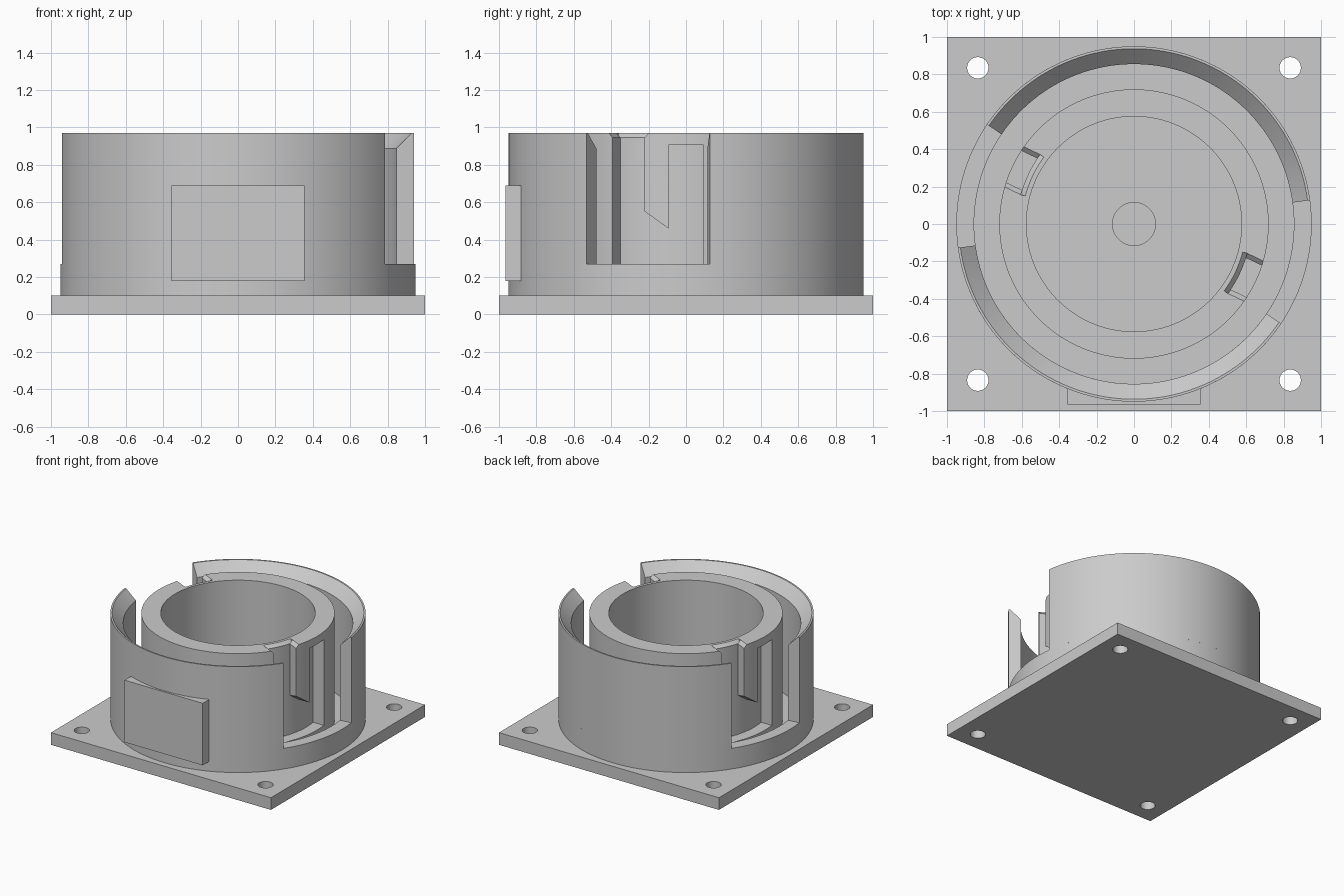
import bpy, bmesh
from math import radians, sin, cos, pi

cube = bpy.data.objects.get("Cube")
if cube:
    bpy.data.objects.remove(cube)

grey = bpy.data.materials.new("plain grey")
grey.use_nodes = True
grey.diffuse_color = (0.6, 0.6, 0.6, 1)
grey.node_tree.nodes["Principled BSDF"].inputs["Base Color"].default_value = (0.6, 0.6, 0.6, 1)


def finish(name, bm):
    bmesh.ops.recalc_face_normals(bm, faces=bm.faces)
    mesh = bpy.data.meshes.new(name)
    bm.to_mesh(mesh)
    bm.free()
    mesh.materials.append(grey)
    ob = bpy.data.objects.new(name, mesh)
    bpy.context.collection.objects.link(ob)
    return ob


def revolve(name, profile, start=0, end=360):
    """Sweep a closed (radius, z) outline around z between two angles in degrees."""
    bm = bmesh.new()
    full = end - start == 360
    steps = max(6, round((end - start) / 2.5))
    rings = []
    for i in range(steps if full else steps + 1):
        a = radians(start + (end - start) * i / steps)
        rings.append([bm.verts.new((r * cos(a), r * sin(a), z)) for r, z in profile])
    n = len(profile)
    for i in range(steps):
        p, q = rings[i], rings[(i + 1) % len(rings)]
        for j in range(n):
            k = (j + 1) % n
            bm.faces.new((p[j], q[j], q[k], p[k]))
    if not full:
        bm.faces.new(rings[0])
        bm.faces.new(rings[-1])
    return finish(name, bm)


def prism(name, outline, x0, x1, turn=0):
    """Extrude a (y, z) outline along x, then turn it around z."""
    bm = bmesh.new()
    c, s = cos(radians(turn)), sin(radians(turn))
    ends = [[bm.verts.new((x * c - y * s, x * s + y * c, z)) for y, z in outline] for x in (x0, x1)]
    for ring in ends:
        bm.faces.new(ring)
    for j in range(len(outline)):
        k = (j + 1) % len(outline)
        bm.faces.new((ends[0][j], ends[0][k], ends[1][k], ends[1][j]))
    return finish(name, bm)


def tube(r0, r1, z0, z1):
    return [(r0, z0), (r1, z0), (r1, z1), (r0, z1)]


def disc_cutter(x, y, r, z0, z1):
    bm = bmesh.new()
    bmesh.ops.create_cone(bm, cap_ends=True, segments=48, radius1=r, radius2=r, depth=z1 - z0)
    bmesh.ops.translate(bm, verts=bm.verts, vec=(x, y, (z0 + z1) / 2))
    return finish("hole_cutter", bm)


def cut(target, cutter):
    mod = target.modifiers.new("cut", 'BOOLEAN')
    mod.operation = 'DIFFERENCE'
    mod.solver = 'EXACT'
    mod.object = cutter
    cutter.hide_render = True
    cutter.hide_set(True)
    cutter.display_type = 'WIRE'


BASE, LEDGE, TOP = 0.10, 0.27, 0.97

# Square base with four screw holes and a shallow centre recess
base = prism("base_plate", [(-1, 0), (1, 0), (1, BASE), (-1, BASE)], -1, 1)
for x in (-0.835, 0.835):
    for y in (-0.835, 0.835):
        cut(base, disc_cutter(x, y, 0.057, -0.1, 0.2))
cut(base, disc_cutter(0, 0, 0.115, 0.05, 0.2))

# Outer wall: a low full ring carrying two tall arcs with a bevelled rim
rounds = [revolve("outer_wall_foot", tube(0.855, 0.95, BASE, LEDGE))]
wall = [(0.855, LEDGE), (0.95, LEDGE), (0.95, TOP), (0.937, TOP), (0.855, 0.888)]
for name, a in (("back_wall", 7.7), ("front_wall", 187.7)):
    rounds.append(revolve(name, wall, a, a + 138.2))

# Inner socket: slotted sleeve around a thin liner
sleeve = revolve("socket_sleeve", tube(0.625, 0.72, BASE, TOP))
liner = revolve("socket_liner", tube(0.575, 0.625, BASE, TOP))
rounds += [sleeve, liner]

# Twist-lock slots on opposite sides: entry, lower passage and end pocket
ENTRY, LOW, W = -25.5, 0.2, 0.094
entry = [(-W, LOW), (W, LOW), (W, 0.945), (W + 0.055, 1.0), (-W - 0.055, 1.0), (-W, 0.945)]
passage = [(-0.27, LOW), (0.05, LOW), (0.05, 0.46), (-0.095, 0.46), (-0.22, 0.55), (-0.27, 0.55)]
pocket = [(-W, LOW), (W, LOW), (W, 0.905), (-W, 0.905)]
lip = [(0.6, TOP), (0.65, 0.92), (0.65, 1.0), (0.6, 1.0)]
for side in (0, 180):
    cut(sleeve, prism("entry_cutter", entry, 0.4, 0.8, side + ENTRY))
    cut(sleeve, prism("passage_cutter", passage, 0.4, 0.8, side))
    cut(sleeve, prism("pocket_cutter", pocket, 0.4, 0.8, side))
    cut(liner, revolve("lip_cutter", lip, side + ENTRY - 11, side + ENTRY + 11))

# Flat label pad on the front
prism("front_pad", [(-0.965, 0.18), (-0.87, 0.18), (-0.87, 0.69), (-0.965, 0.69)], -0.355, 0.355)

# Smooth the round walls and keep their edges crisp
bpy.ops.object.select_all(action='DESELECT')
for ob in rounds:
    ob.select_set(True)
bpy.context.view_layer.objects.active = rounds[0]
bpy.ops.object.shade_smooth_by_angle(angle=radians(25))
